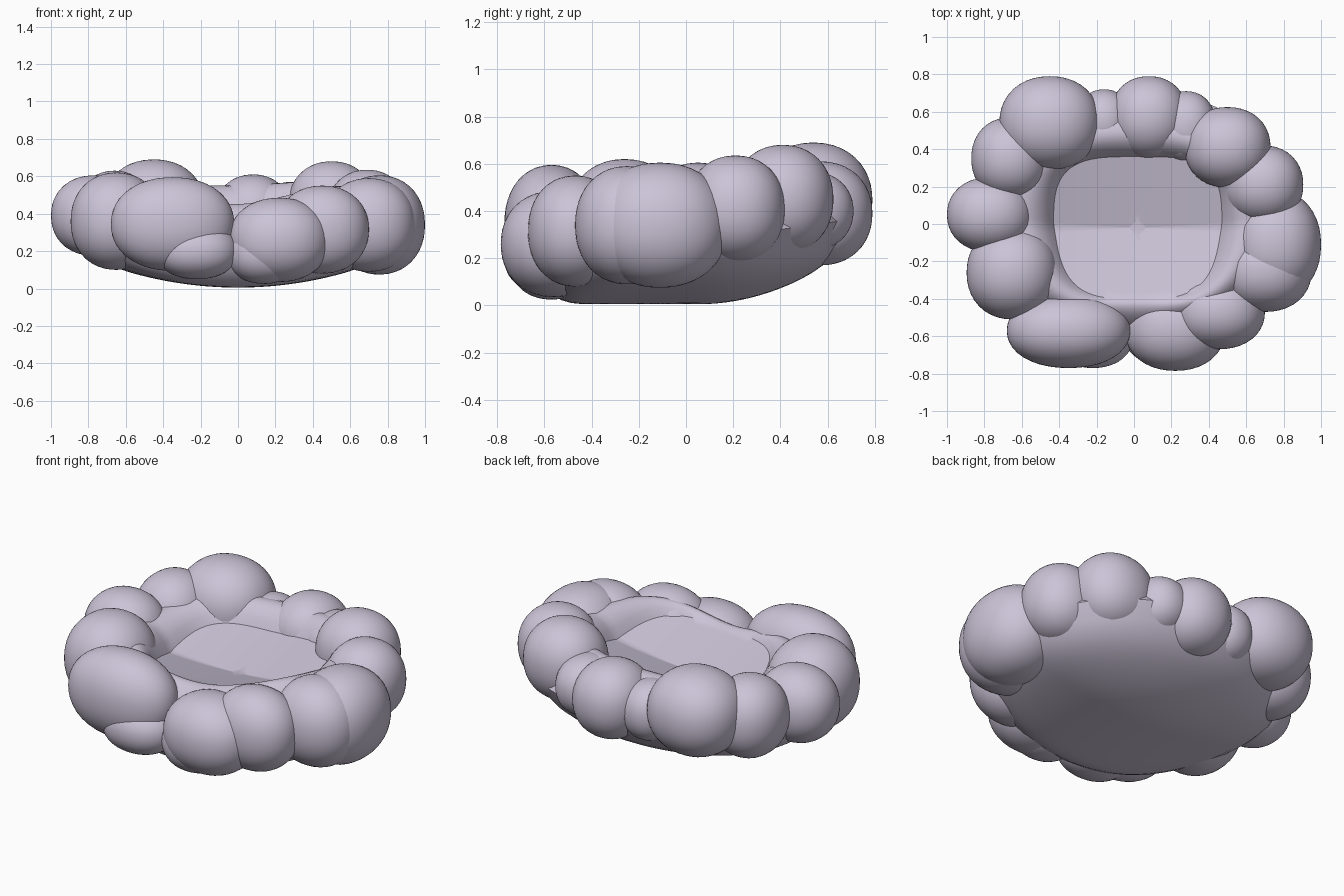
import bpy, bmesh
from math import sin, cos, pi, tau

cube = bpy.data.objects.get("Cube")
if cube:
    bpy.data.objects.remove(cube, do_unlink=True)

# One soft fabric colour
COLOR = (0.60, 0.55, 0.68, 1)
fabric = bpy.data.materials.new("pale_lilac_fabric")
fabric.use_nodes = True
fabric.diffuse_color = COLOR
shader = fabric.node_tree.nodes["Principled BSDF"]
shader.inputs["Base Color"].default_value = COLOR
shader.inputs["Roughness"].default_value = 0.9


def finish(bm, name, angle):
    bmesh.ops.recalc_face_normals(bm, faces=bm.faces)
    mesh = bpy.data.meshes.new(name)
    bm.to_mesh(mesh)
    bm.free()
    mesh.materials.append(fabric)
    obj = bpy.data.objects.new(name, mesh)
    bpy.context.collection.objects.link(obj)
    bpy.ops.object.select_all(action="DESELECT")
    obj.select_set(True)
    bpy.context.view_layer.objects.active = obj
    bpy.ops.object.shade_smooth_by_angle(angle=angle)


def outline(a, ax, ay, power):
    """Point on a rounded-box outline at angle a."""
    c, s = cos(a), sin(a)
    r = (abs(c / ax) ** power + abs(s / ay) ** power) ** (-1 / power)
    return r * c, r * s


def seat_z(x, y):
    """Shallow valley: cushion rises to the front, backrest to the back."""
    return 0.35 + 0.05 * x + 0.15 * x * x + 0.24 * abs(y + 0.02)


def under_z(x, y):
    front = 1.2 * max(0, -y - 0.45) ** 2
    return 0.005 + 0.24 * x * x + 0.55 * max(0, y - 0.05) ** 2 + front


# Dished body: seat, raised rim and curved underside as concentric rings
STEPS, SEAT, RIM, UNDER = 96, 10, 14, 16
LIP = 0.12
bm = bmesh.new()


def ring(point):
    return [bm.verts.new(point(tau * i / STEPS)) for i in range(STEPS)]


def outer(a, t):
    x, y = outline(a, 0.86, 0.68, 2.1)
    return x * t, y * t + 0.03 * t


def seat_point(t):
    def point(a):
        x, y = outline(a, 0.45, 0.38, 3.5)
        x, y = x * t, y * t - 0.02
        x = x * (1 - 0.35 * max(0, -y)) + 0.02
        return x, y, seat_z(x, y)
    return point


def rim_point(t):
    def point(a):
        xi, yi, zi = seat_point(1)(a)
        xo, yo = outer(a, 1)
        zo = under_z(xo, yo) + LIP
        crest = 0.15 - 0.02 * max(0, sin(a)) - 0.11 * max(0, -sin(a)) ** 3
        x, y = xi + (xo - xi) * t, yi + (yo - yi) * t
        return x, y, zi + (zo - zi) * t ** 1.5 + crest * sin(pi * t ** 0.8)
    return point


def under_point(t):
    def point(a):
        x, y = outer(a, t)
        return x, y, under_z(x, y) + LIP * t ** 12
    return point


rings = [ring(seat_point(i / SEAT)) for i in range(1, SEAT + 1)]
rings += [ring(rim_point(i / RIM)) for i in range(1, RIM + 1)]
rings += [ring(under_point(1 - i / UNDER)) for i in range(1, UNDER)]
for lower, upper in zip(rings, rings[1:]):
    for i in range(STEPS):
        j = (i + 1) % STEPS
        bm.faces.new((lower[i], lower[j], upper[j], upper[i]))
bmesh.ops.triangulate(bm, faces=[bm.faces.new(rings[0]), bm.faces.new(rings[-1])])
finish(bm, "dished_body", 0.7)

# Puffy bolsters around the rim: centre, then radii
PUFFS = {
    "front_right_puff": ((-.35, -.57, .345), (.33, .2, .25)),
    "front_right_low_puff": ((-.22, -.59, .2), (.22, .18, .15)),
    "front_left_puff": ((.22, -.56, .26), (.27, .225, .225)),
    "front_left_low_puff": ((.14, -.57, .19), (.2, .18, .165)),
    "front_left_corner_puff": ((.45, -.47, .315), (.25, .2, .235)),
    "left_front_puff": ((.7, -.25, .34), (.25, .22, .25)),
    "left_puff": ((.755, -.11, .34), (.245, .29, .265)),
    "left_back_puff": ((.69, .21, .41), (.215, .21, .225)),
    "back_left_puff": ((.5, .41, .45), (.23, .215, .23)),
    "back_left_filler_puff": ((.28, .52, .4), (.16, .19, .17)),
    "back_puff": ((.08, .57, .39), (.21, .22, .22)),
    "back_filler_puff": ((-.16, .55, .38), (.15, .17, .17)),
    "back_right_puff": ((-.45, .54, .445), (.27, .25, .245)),
    "right_back_puff": ((-.66, .35, .4), (.21, .22, .23)),
    "right_puff": ((-.77, .05, .39), (.23, .2, .215)),
    "right_front_puff": ((-.65, -.26, .36), (.245, .25, .26)),
}
FULLNESS = 2.15
for name, (centre, radii) in PUFFS.items():
    bm = bmesh.new()
    bmesh.ops.create_icosphere(bm, subdivisions=4, radius=1)
    for v in bm.verts:
        v.co /= sum(abs(c) ** FULLNESS for c in v.co) ** (1 / FULLNESS)
    bmesh.ops.scale(bm, vec=radii, verts=bm.verts)
    bmesh.ops.translate(bm, vec=centre, verts=bm.verts)
    finish(bm, name, 1.0)
